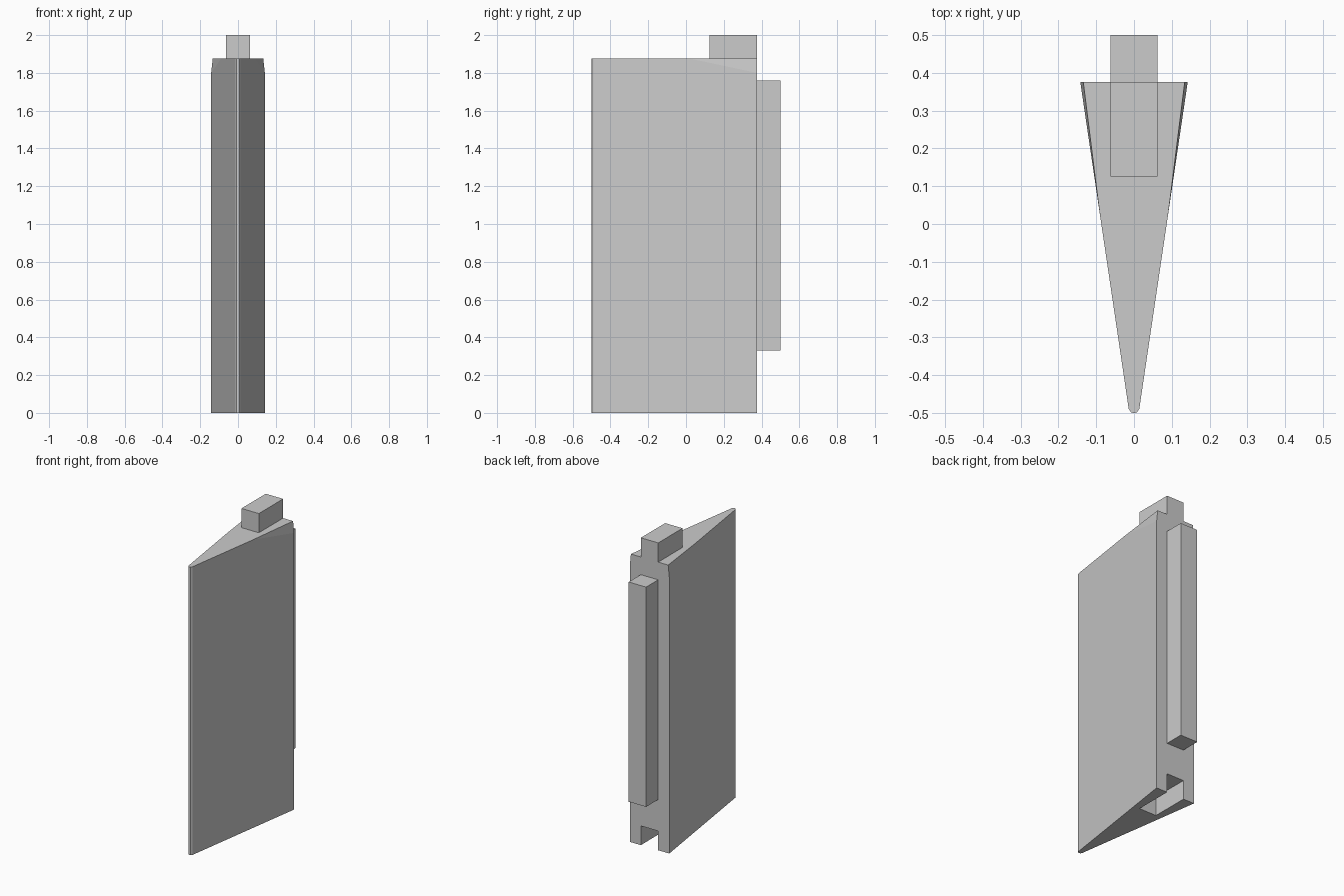
import bpy
import bmesh
from mathutils import Vector

cube = bpy.data.objects.get("Cube")
if cube:
    bpy.data.objects.remove(cube, do_unlink=True)

grey = bpy.data.materials.new("light grey")
grey.use_nodes = True
colour = (0.6, 0.6, 0.6, 1)
grey.diffuse_color = colour
grey.node_tree.nodes["Principled BSDF"].inputs["Base Color"].default_value = colour

TAB = 0.0625      # half width of tabs and slot
BACK = 0.375      # y of the wedge's back face
TOP = 1.875       # z of the wedge's top face
WIDE = 0.142      # half width of the wedge at the back


def add_object(name, bm):
    bmesh.ops.recalc_face_normals(bm, faces=bm.faces)
    mesh = bpy.data.meshes.new(name)
    bm.to_mesh(mesh)
    bm.free()
    mesh.materials.append(grey)
    obj = bpy.data.objects.new(name, mesh)
    bpy.context.collection.objects.link(obj)
    return obj


def box(name, y0, y1, z0, z1):
    bm = bmesh.new()
    bmesh.ops.create_cube(bm, size=1)
    bmesh.ops.scale(bm, vec=(2 * TAB, y1 - y0, z1 - z0), verts=bm.verts)
    bmesh.ops.translate(bm, vec=(0, (y0 + y1) / 2, (z0 + z1) / 2), verts=bm.verts)
    return add_object(name, bm)


# Tapered body with a rounded leading edge
half = [(WIDE, BACK), (0.014, -0.489), (0.008, -0.498)]
outline = half + [(0, -0.5)] + [(-x, y) for x, y in reversed(half)]
bm = bmesh.new()
base = bm.faces.new([bm.verts.new((x, y, 0)) for x, y in outline])
raised = bmesh.ops.extrude_face_region(bm, geom=[base])["geom"]
bmesh.ops.translate(bm, vec=(0, 0, TOP),
                    verts=[v for v in raised if isinstance(v, bmesh.types.BMVert)])

# Shaved upper back corners
for side in (-1, 1):
    low = Vector((side * WIDE, BACK, 1.8))
    inner = Vector((side * 0.134, BACK, TOP))
    front = Vector((side * 0.087, 0, TOP))
    normal = (inner - low).cross(front - low).normalized()
    if normal.x * side < 0:
        normal.negate()
    cut = bmesh.ops.bisect_plane(bm, geom=bm.verts[:] + bm.edges[:] + bm.faces[:],
                                 plane_co=low, plane_no=normal, clear_outer=True)
    edges = [e for e in cut["geom_cut"] if isinstance(e, bmesh.types.BMEdge)]
    bmesh.ops.holes_fill(bm, edges=edges, sides=0)
body = add_object("wedge_body", bm)

# Slot under the back, matching the top tab
cutter = box("slot_cutter", 0.125, BACK + 0.1, -0.1, 0.125)
cutter.hide_render = True
cutter.hide_viewport = True
slot = body.modifiers.new("slot", "BOOLEAN")
slot.operation = "DIFFERENCE"
slot.solver = "EXACT"
slot.object = cutter

# Joining tabs
box("top_tab", 0.125, BACK, TOP, 2)
box("back_tab", BACK, 0.5, 0.33, 1.76)
